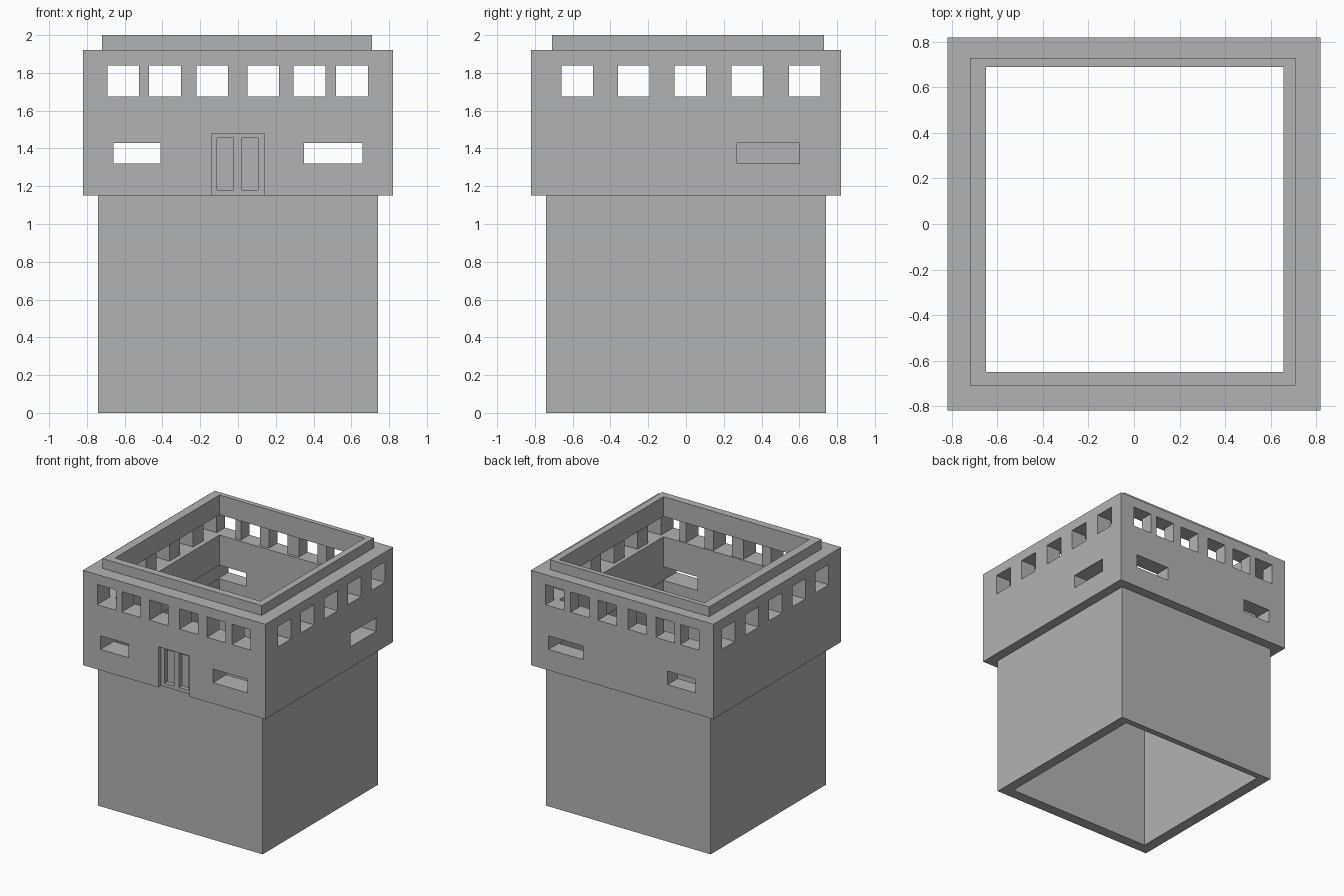
import bpy
import bmesh
from mathutils import Vector

cube = bpy.data.objects.get("Cube")
if cube:
    bpy.data.objects.remove(cube, do_unlink=True)

stone = bpy.data.materials.new("grey_stone")
stone.use_nodes = True
stone.diffuse_color = (0.45, 0.45, 0.45, 1)
stone.node_tree.nodes["Principled BSDF"].inputs["Base Color"].default_value = (0.45, 0.45, 0.45, 1)


def box(name, xs, ys, zs):
    """Axis-aligned box from its (min, max) extents."""
    bm = bmesh.new()
    bmesh.ops.create_cube(bm, size=1)
    for v in bm.verts:
        v.co = Vector([a + (b - a) * (c + 0.5) for (a, b), c in zip((xs, ys, zs), v.co)])
    mesh = bpy.data.meshes.new(name)
    bm.to_mesh(mesh)
    bm.free()
    mesh.materials.append(stone)
    obj = bpy.data.objects.new(name, mesh)
    bpy.context.collection.objects.link(obj)
    return obj


def cut(target, xs, ys, zs):
    """Remove a box-shaped volume from the target."""
    cutter = box("cutter", xs, ys, zs)
    cutter.hide_render = True
    mod = target.modifiers.new("cut", "BOOLEAN")
    mod.operation = "DIFFERENCE"
    mod.solver = "EXACT"
    mod.object = cutter
    bpy.context.view_layer.objects.active = target
    bpy.ops.object.modifier_apply(modifier=mod.name)
    mesh = cutter.data
    bpy.data.objects.remove(cutter, do_unlink=True)
    bpy.data.meshes.remove(mesh)


THROUGH = (-1, 1)
WALL = (-0.82, 0.82)
BASE = (-0.74, 0.74)

# Stacked tower storeys
shaft = box("tower_shaft", BASE, BASE, (0, 1.15))
gallery = box("gallery_storey", WALL, WALL, (1.15, 1.92))
parapet = box("parapet_rim", (-0.72, 0.71), (-0.71, 0.73), (1.92, 2.0))

# Open well running the full height
for part in (shaft, gallery, parapet):
    cut(part, (-0.65, 0.657), (-0.65, 0.69), (-1, 3))

# Upper window rows, open straight across the tower
WINDOW_Z = (1.675, 1.84)
for x in (-0.69, -0.47, -0.22, 0.05, 0.295, 0.52):
    cut(gallery, (x, x + 0.167), THROUGH, WINDOW_Z)
for y in (-0.66, -0.36, -0.06, 0.24, 0.545):
    cut(gallery, THROUGH, (y, y + 0.167), WINDOW_Z)

# Long low slots on front and back, and one on the left side
SLOT_Z = (1.32, 1.43)
for xs in ((-0.66, -0.41), (0.35, 0.66)):
    cut(gallery, xs, THROUGH, SLOT_Z)
cut(gallery, (0.5, 1), (0.27, 0.6), SLOT_Z)

# Recessed double door with two sunken panels
cut(gallery, (-0.14, 0.14), (-1, -0.785), (1, 1.48))
for x in (-0.11, 0.02):
    cut(gallery, (x, x + 0.085), (-1, -0.75), (1.18, 1.455))
